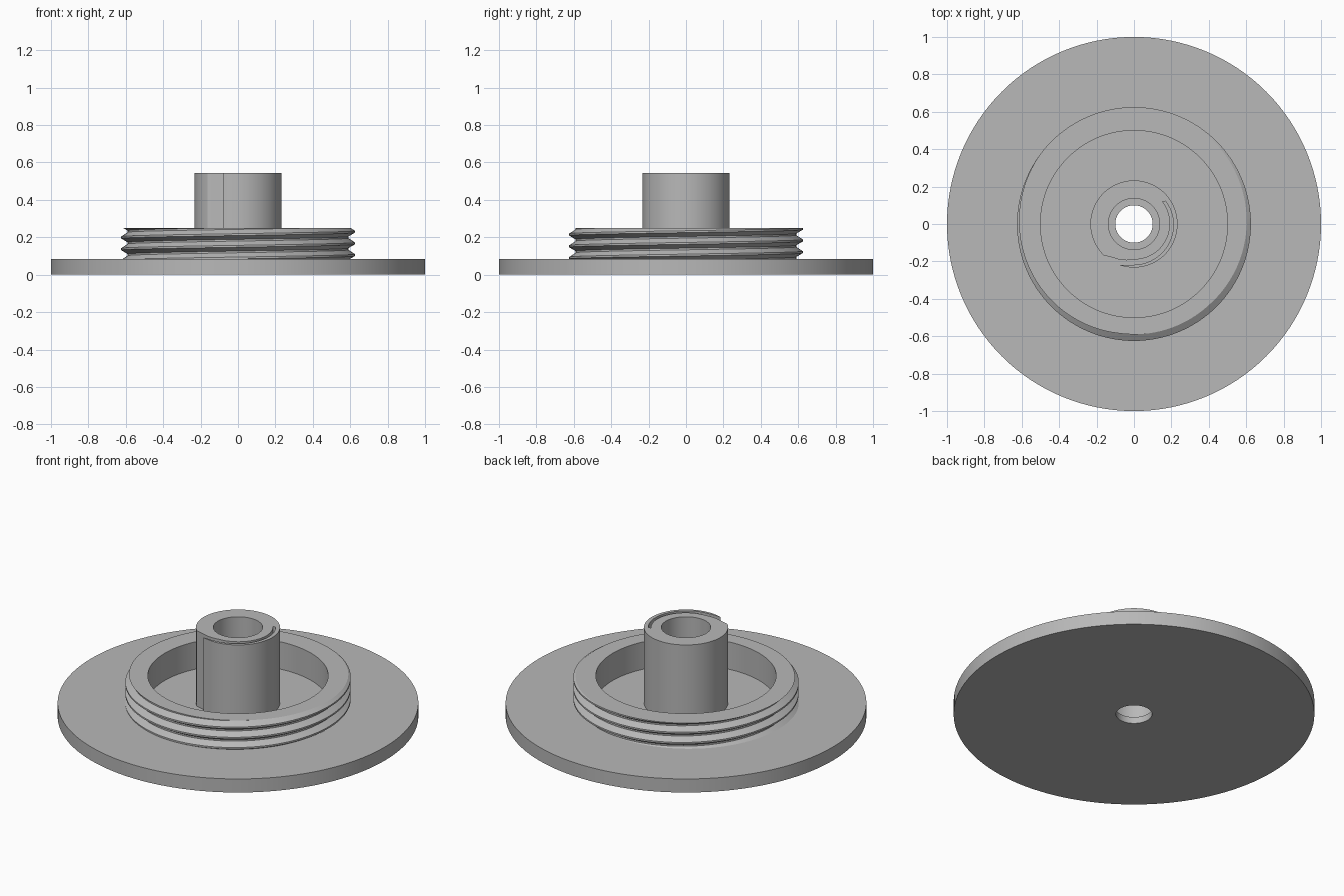
import bpy
import bmesh
from math import sin, cos, pi, radians
from mathutils import Vector

cube = bpy.data.objects.get("Cube")
if cube:
    bpy.data.objects.remove(cube, do_unlink=True)

grey = bpy.data.materials.new("plain_grey")
grey.use_nodes = True
grey.diffuse_color = (0.48, 0.48, 0.48, 1)
grey.node_tree.nodes["Principled BSDF"].inputs["Base Color"].default_value = (0.48, 0.48, 0.48, 1)

SEGMENTS = 128
PLATE_TOP = 0.083
RING_TOP = 0.25
POST_TOP = 0.545


def finish(bm, name):
    bmesh.ops.recalc_face_normals(bm, faces=bm.faces)
    mesh = bpy.data.meshes.new(name)
    bm.to_mesh(mesh)
    bm.free()
    mesh.materials.append(grey)
    obj = bpy.data.objects.new(name, mesh)
    bpy.context.collection.objects.link(obj)
    bpy.ops.object.select_all(action="DESELECT")
    obj.select_set(True)
    bpy.context.view_layer.objects.active = obj
    bpy.ops.object.shade_smooth_by_angle(angle=radians(25))
    return obj


def loop_edges(bm, points, z):
    verts = [bm.verts.new((x, y, z)) for x, y in points]
    return [bm.edges.new((v, verts[i - 1])) for i, v in enumerate(verts)]


def arc(r0, r1, start, end, count):
    """Points on an arc or spiral, angles in degrees."""
    points = []
    for i in range(count + 1):
        t = i / count
        a = radians(start + (end - start) * t)
        r = r0 + (r1 - r0) * t
        points.append((r * cos(a), r * sin(a)))
    return points


def circle(radius):
    return arc(radius, radius, 0, 360, SEGMENTS)[:-1]


# Base plate: lathed profile with a counterbored centre hole
profile = [(0.1, 0), (1, 0), (1, PLATE_TOP), (0.137, PLATE_TOP), (0.137, 0.04), (0.1, 0.04)]
bm = bmesh.new()
rings = [[bm.verts.new((x, y, z)) for x, y in circle(r)] for r, z in profile]
for k, ring in enumerate(rings):
    lower = rings[k - 1]
    for j in range(SEGMENTS):
        bm.faces.new((lower[j - 1], lower[j], ring[j], ring[j - 1]))
finish(bm, "base_plate")

# Threaded collar: a helical strip trimmed flat at both ends
PITCH = 0.0625
TURNS = 6
tooth = [(0.625, -0.005), (0.625, 0.005), (0.59, 0.028), (0.59, 0.037)]
bm = bmesh.new()
columns = []
for j in range(SEGMENTS):
    a = 2 * pi * j / SEGMENTS
    base = -0.02 + PITCH * j / SEGMENTS
    columns.append([bm.verts.new((r * cos(a), r * sin(a), base + turn * PITCH + dz))
                    for turn in range(TURNS) for r, dz in tooth])
for j in range(SEGMENTS):
    here = columns[j]
    # The last column joins the first one a whole turn higher
    there = columns[j + 1] if j < SEGMENTS - 1 else columns[0][len(tooth):]
    for a0, a1, b0, b1 in zip(here, here[1:], there, there[1:]):
        bm.faces.new((a0, b0, b1, a1))
for z, direction in ((RING_TOP, 1), (PLATE_TOP, -1)):
    bmesh.ops.bisect_plane(bm, geom=bm.verts[:] + bm.edges[:] + bm.faces[:], dist=1e-5,
                           plane_co=(0, 0, z), plane_no=(0, 0, direction), clear_outer=True)

# Collar rim and inner wall
rim = [e for e in bm.edges if e.is_boundary and all(abs(v.co.z - RING_TOP) < 1e-4 for v in e.verts)]
inner = loop_edges(bm, circle(0.5), RING_TOP)
bmesh.ops.triangle_fill(bm, edges=rim + inner, use_beauty=True, normal=(0, 0, 1))
wall = bmesh.ops.extrude_edge_only(bm, edges=inner)["geom"]
for v in wall:
    if isinstance(v, bmesh.types.BMVert):
        v.co.z = PLATE_TOP
finish(bm, "threaded_collar")

# Hollow post with a curved slit that opens on its front
outline = arc(0.233, 0.233, -110, 226, 96)
outline += arc(0.212, 0.19, -122, -90, 8)
outline += arc(0.19, 0.194, -86, 38, 32)
outline += arc(0.208, 0.218, 36, -90, 32)
outline += arc(0.22, 0.228, -94, -106, 3)
bm = bmesh.new()
edges = loop_edges(bm, outline, PLATE_TOP) + loop_edges(bm, circle(0.137), PLATE_TOP)
bmesh.ops.triangle_fill(bm, edges=edges, use_beauty=True, normal=(0, 0, 1))
top = bmesh.ops.extrude_face_region(bm, geom=bm.faces[:], use_keep_orig=True)["geom"]
bmesh.ops.translate(bm, vec=Vector((0, 0, POST_TOP - PLATE_TOP)),
                    verts=[g for g in top if isinstance(g, bmesh.types.BMVert)])
finish(bm, "slotted_post")
